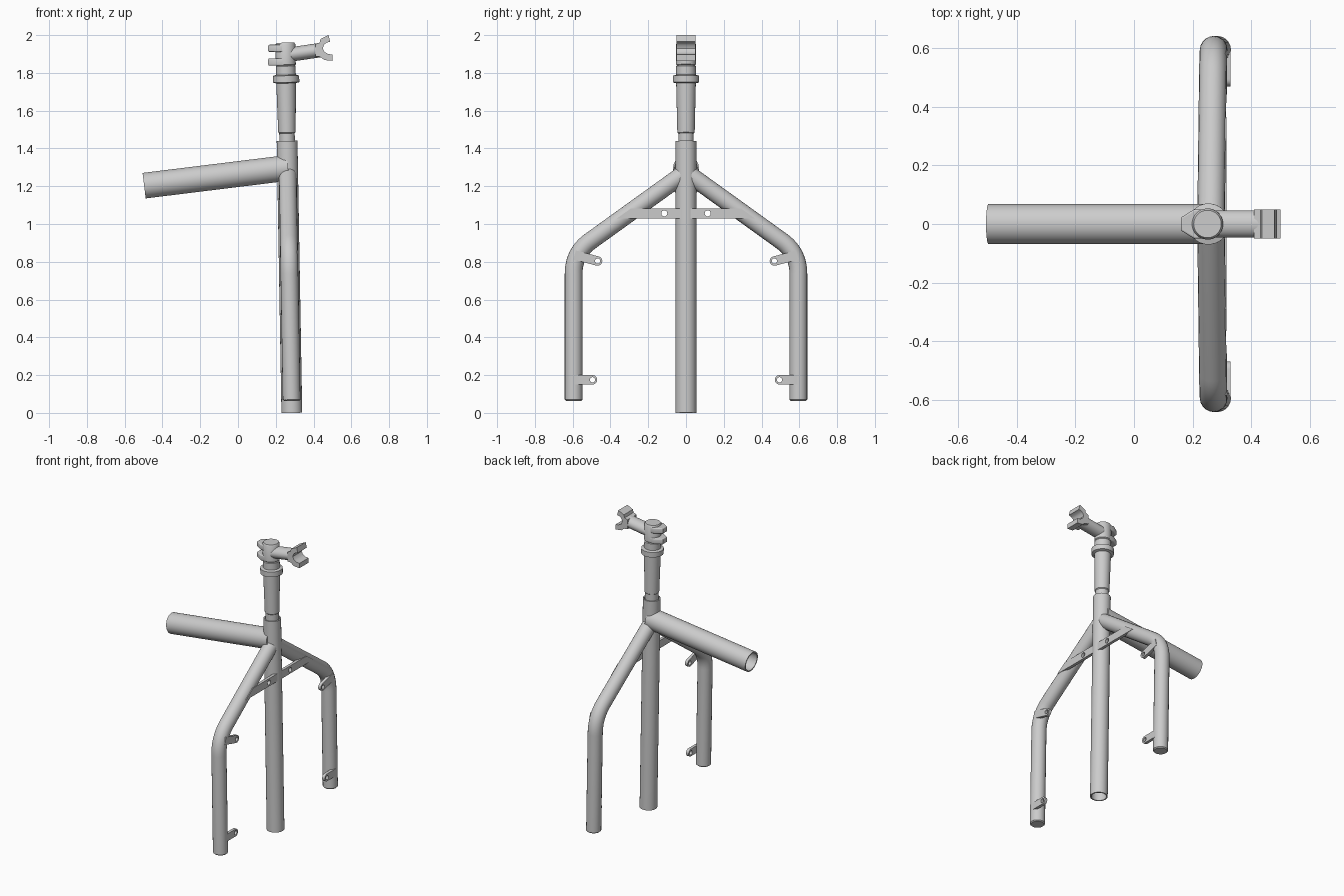
import bpy, bmesh, math
from mathutils import Matrix, Vector

cube = bpy.data.objects.get("Cube")
if cube:
    bpy.data.objects.remove(cube, do_unlink=True)

grey = bpy.data.materials.new("plain_grey")
grey.use_nodes = True
GREY = (0.6, 0.6, 0.6, 1)
grey.diffuse_color = GREY
grey.node_tree.nodes["Principled BSDF"].inputs["Base Color"].default_value = GREY

# Maps a flat outline onto the y-z or x-z plane
TO_YZ = Matrix(((0, 0, 1, 0), (1, 0, 0, 0), (0, 1, 0, 0), (0, 0, 0, 1)))
TO_XZ = Matrix.Rotation(math.pi / 2, 4, 'X')


def axis(z):
    """Point on the slightly raked main axis at height z."""
    return Vector((0.285 - 0.0174 * z, 0, z))


def finish(obj, angle=35):
    if not obj.data.materials:
        obj.data.materials.append(grey)
    bpy.ops.object.select_all(action='DESELECT')
    obj.select_set(True)
    bpy.context.view_layer.objects.active = obj
    if obj.type == 'CURVE':
        bpy.ops.object.convert(target='MESH')
        obj = bpy.context.view_layer.objects.active
    bpy.ops.object.shade_smooth_by_angle(angle=math.radians(angle))
    return obj


def link(name, data):
    obj = bpy.data.objects.new(name, data)
    bpy.context.collection.objects.link(obj)
    return obj


def lathe(name, start, end, profile, sides=40):
    """Turn (radius, distance) pairs around the line from start to end."""
    bm = bmesh.new()
    verts = [bm.verts.new((r, 0, t)) for r, t in profile]
    edges = [bm.edges.new(pair) for pair in zip(verts, verts[1:])]
    bmesh.ops.spin(bm, geom=verts + edges, axis=(0, 0, 1), cent=(0, 0, 0),
                   angle=math.tau, steps=sides, use_merge=True)
    bmesh.ops.remove_doubles(bm, verts=bm.verts, dist=0.0001)
    bmesh.ops.recalc_face_normals(bm, faces=bm.faces)
    mesh = bpy.data.meshes.new(name)
    bm.to_mesh(mesh)
    bm.free()
    obj = link(name, mesh)
    turn = (end - start).to_track_quat('Z', 'Y').to_matrix().to_4x4()
    obj.matrix_world = Matrix.Translation(start) @ turn
    return finish(obj)


def open_tube(name, start, end, radius, wall=0.008):
    length, inner = (end - start).length, radius - wall
    return lathe(name, start, end, [(inner, 0), (radius, 0), (radius, length),
                                    (inner, length), (inner, 0)])


def plate(name, outlines, thickness, matrix, bevel=0.0):
    """Extrude closed outlines; inner outlines become holes."""
    curve = bpy.data.curves.new(name, 'CURVE')
    curve.dimensions, curve.fill_mode = '2D', 'BOTH'
    curve.extrude = thickness / 2 - bevel
    curve.bevel_depth, curve.bevel_resolution = bevel, 2
    curve.offset = -bevel
    for points in outlines:
        spline = curve.splines.new('POLY')
        spline.points.add(len(points) - 1)
        for p, (u, v) in zip(spline.points, points):
            p.co = (u, v, 0, 1)
        spline.use_cyclic_u = True
    obj = link(name, curve)
    obj.matrix_world = matrix
    return finish(obj)


def arc(u, v, radius, first=0, last=math.tau, steps=20):
    return [(u + radius * math.cos(a), v + radius * math.sin(a))
            for a in (first + (last - first) * i / steps for i in range(steps))]


def bent_tube(name, points, radius):
    curve = bpy.data.curves.new(name, 'CURVE')
    curve.dimensions = '3D'
    curve.bevel_depth, curve.bevel_resolution = radius, 8
    curve.use_fill_caps = True
    spline = curve.splines.new('POLY')
    spline.points.add(len(points) - 1)
    for p, co in zip(spline.points, points):
        p.co = (*co, 1)
    return finish(link(name, curve))


# Upright and rear-going tubes, both hollow
open_tube("main_upright", axis(0), axis(1.44), 0.055)
open_tube("long_side_tube", Vector((-0.497, 0, 1.203)), Vector((0.265, 0, 1.297)), 0.068)

# Tapered post with collar
lathe("upper_post", axis(1.38), axis(1.96), [
    (0, 0), (0.041, 0), (0.041, 0.10), (0.046, 0.105), (0.052, 0.365),
    (0.07, 0.37), (0.07, 0.405), (0.052, 0.41), (0.052, 0.455),
    (0.048, 0.46), (0.053, 0.465), (0.053, 0.57), (0.047, 0.58), (0, 0.58)])

# Split clamp lips behind the post
for label, height in (("lower", 1.858), ("upper", 1.93)):
    lip = [(0.16, -0.022), (0.205, -0.05), (0.26, -0.05),
           (0.26, 0.05), (0.205, 0.05), (0.16, 0.022)]
    plate(label + "_clamp_lip", [lip], 0.038, Matrix.Translation((0, 0, height)), 0.006)

# Short arm with an open jaw
arm = lathe("clamp_arm", Vector((0.26, 0, 1.895)), Vector((0.445, 0, 1.922)),
            [(0, 0), (0.038, 0), (0.038, 0.187), (0, 0.187)])
for v in arm.data.vertices:
    world = arm.matrix_world @ v.co
    world.y *= 1.22
    v.co = arm.matrix_world.inverted() @ world
jaw = [(0.41, 1.888), (0.435, 1.885), (0.457, 1.868), (0.50, 1.864),
       (0.50, 1.897), (0.477, 1.900), (0.458, 1.911), (0.449, 1.930),
       (0.455, 1.948), (0.468, 1.96), (0.488, 1.965), (0.479, 2.0),
       (0.437, 1.98), (0.432, 1.96), (0.41, 1.952)]
plate("open_jaw", [jaw], 0.098, TO_XZ)

# Bent legs with their mounting tabs
for side, s in (("left", 1), ("right", -1)):
    corner, before, after = (0.595, 0.845), (0.51, 0.907), (0.595, 0.735)
    path = [(0, 1.274)]
    for i in range(13):
        t = i / 12
        path.append(tuple((1 - t) ** 2 * a + 2 * t * (1 - t) * b + t * t * c
                          for a, b, c in zip(before, corner, after)))
    path.append((0.595, 0.07))
    points = [axis(z) + Vector((0, s * y, 0)) for y, z in path]
    bent_tube(side + "_leg", points, 0.047)
    lathe(side + "_leg_end", points[-1] + Vector((0, 0, -0.006)), points[-1],
          [(0, 0), (0.041, 0), (0.047, 0.006), (0, 0.006)])

    for label, root, tip in (("upper", (0.59, 0.836), (0.468, 0.804)),
                             ("lower", (0.59, 0.175), (0.495, 0.175))):
        a = math.atan2(tip[1] - root[1], tip[0] - root[0])
        side_step = (-math.sin(a) * 0.025, math.cos(a) * 0.025)
        outline = [(root[0] + side_step[0], root[1] + side_step[1]),
                   (root[0] - side_step[0], root[1] - side_step[1])]
        outline += arc(*tip, 0.025, a - math.pi / 2, a + math.pi / 2, 12)
        outline.append((tip[0] + side_step[0], tip[1] + side_step[1]))
        shapes = [[(s * u, v) for u, v in o] for o in (outline, arc(*tip, 0.014))]
        x = axis(tip[1]).x + 0.037
        plate(side + "_" + label + "_tab", shapes, 0.02,
              Matrix.Translation((x, 0, 0)) @ TO_YZ)

# Cross brace joining the legs
brace = [(-0.365, 1.03), (0.365, 1.03), (0.29, 1.083), (-0.29, 1.083)]
plate("cross_brace", [brace, arc(-0.115, 1.056, 0.016), arc(0.115, 1.056, 0.016)],
      0.02, Matrix.Translation((0.306, 0, 0)) @ TO_YZ)
